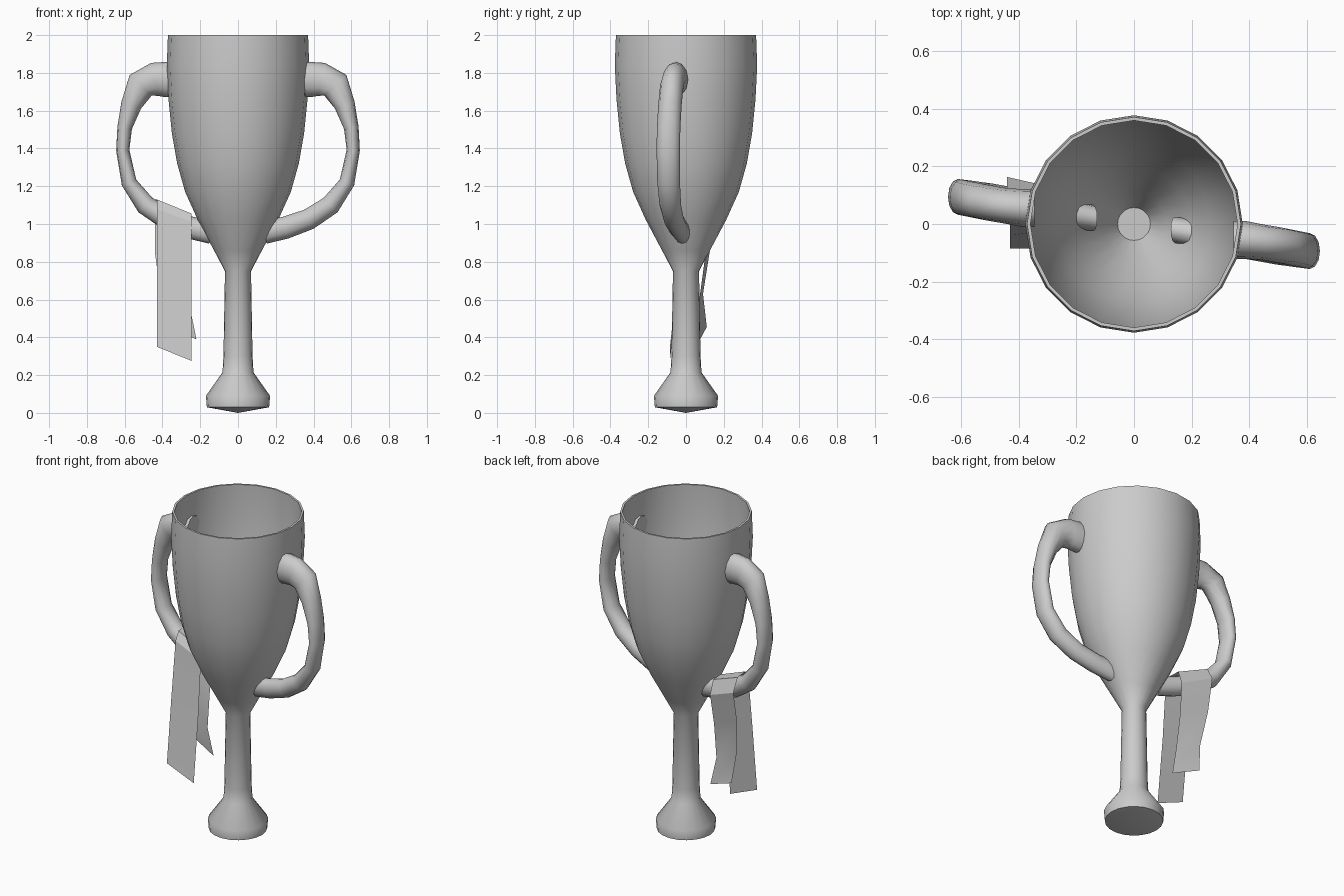
import bpy, bmesh, math
from mathutils import Vector

if "Cube" in bpy.data.objects:
    bpy.data.objects.remove(bpy.data.objects["Cube"])


def finish(name, bm, angle=40, normals=True):
    if normals:
        bmesh.ops.recalc_face_normals(bm, faces=bm.faces[:])
    me = bpy.data.meshes.new(name)
    bm.to_mesh(me)
    bm.free()
    me.polygons.foreach_set("use_smooth", [True] * len(me.polygons))
    me.set_sharp_from_angle(angle=math.radians(angle))
    ob = bpy.data.objects.new(name, me)
    bpy.context.scene.collection.objects.link(ob)
    return ob


def skin(bm, rings, closed=True):
    """Join successive rings of points with quads."""
    vs = [[bm.verts.new(p) for p in r] for r in rings]
    n = len(vs[0])
    for a, b in zip(vs, vs[1:]):
        for i in range(n if closed else n - 1):
            j = (i + 1) % n
            bm.faces.new((a[i], a[j], b[j], b[i]))
    return vs


# Cup, stem and foot: one turned profile, thin-walled bowl
SIDES = 20
outer = [(.165, .03), (.17, .09), (.082, .215), (.077, .3), (.069, .75), (.127, .86),
         (.212, 1.02), (.28, 1.17), (.322, 1.32), (.35, 1.48), (.368, 1.66),
         (.377, 1.84), (.371, 2.0)]
inner = [(r - .012, z) for r, z in outer[:3:-1]]
bm = bmesh.new()
rings = [[(r * math.cos(2 * math.pi * i / SIDES), r * math.sin(2 * math.pi * i / SIDES), z)
          for i in range(SIDES)] for r, z in outer + inner]
vs = skin(bm, rings)
tip = bm.verts.new((0, 0, 0))
for i in range(SIDES):
    bm.faces.new((tip, vs[0][(i + 1) % SIDES], vs[0][i]))
bm.faces.new(vs[-1])
finish("cup", bm)

# Handles: tapering swept oval (x, y, z, in-plane half width, sideways half width)
path = [(.345, -.055, 1.765, .093, .066), (.385, -.055, 1.765, .093, .066),
        (.44, -.062, 1.765, .09, .062), (.515, -.075, 1.735, .08, .062),
        (.565, -.085, 1.63, .055, .062), (.6, -.092, 1.51, .039, .062),
        (.61, -.094, 1.39, .035, .062), (.577, -.092, 1.22, .041, .06),
        (.49, -.083, 1.1, .053, .057), (.375, -.065, 1.025, .056, .054),
        (.25, -.04, .98, .059, .05), (.14, -.02, .957, .062, .045)]


def handle(name, s):
    bm = bmesh.new()
    rings = []
    for k, (x, y, z, a, b) in enumerate(path):
        p, q = path[max(k - 1, 0)], path[min(k + 1, len(path) - 1)]
        t = Vector((q[0] - p[0], 0, q[2] - p[2])).normalized()
        nrm = Vector((-t.z, 0, t.x))
        ring = []
        for i in range(12):
            w = 2 * math.pi * i / 12
            v = Vector((x, y, z)) + nrm * (a * math.cos(w)) + Vector((0, b * math.sin(w), 0))
            ring.append((s * v.x, s * v.y, v.z))
        rings.append(ring)
    vs = skin(bm, rings)
    bm.faces.new(vs[0])
    bm.faces.new(vs[-1])
    finish(name, bm, 50)


handle("right_handle", 1)
handle("left_handle", -1)

# Ribbon: flat strip draped over the left handle, left and right edge points
ribbon = [((-.43, -.085, .35), (-.245, -.085, .275)),
          ((-.43, -.04, .75), (-.245, -.04, .68)),
          ((-.43, .0, 1.08), (-.245, -.015, 1.01)),
          ((-.43, .03, 1.13), (-.245, .01, 1.055)),
          ((-.44, .12, 1.13), (-.25, .09, 1.055)),
          ((-.44, .163, 1.05), (-.25, .12, .97)),
          ((-.44, .125, .85), (-.26, .095, .78)),
          ((-.41, .09, .63), (-.255, .065, .56)),
          ((-.39, .11, .455), (-.22, .075, .39))]
bm = bmesh.new()
skin(bm, ribbon, closed=False)
finish("ribbon", bm, 20)
